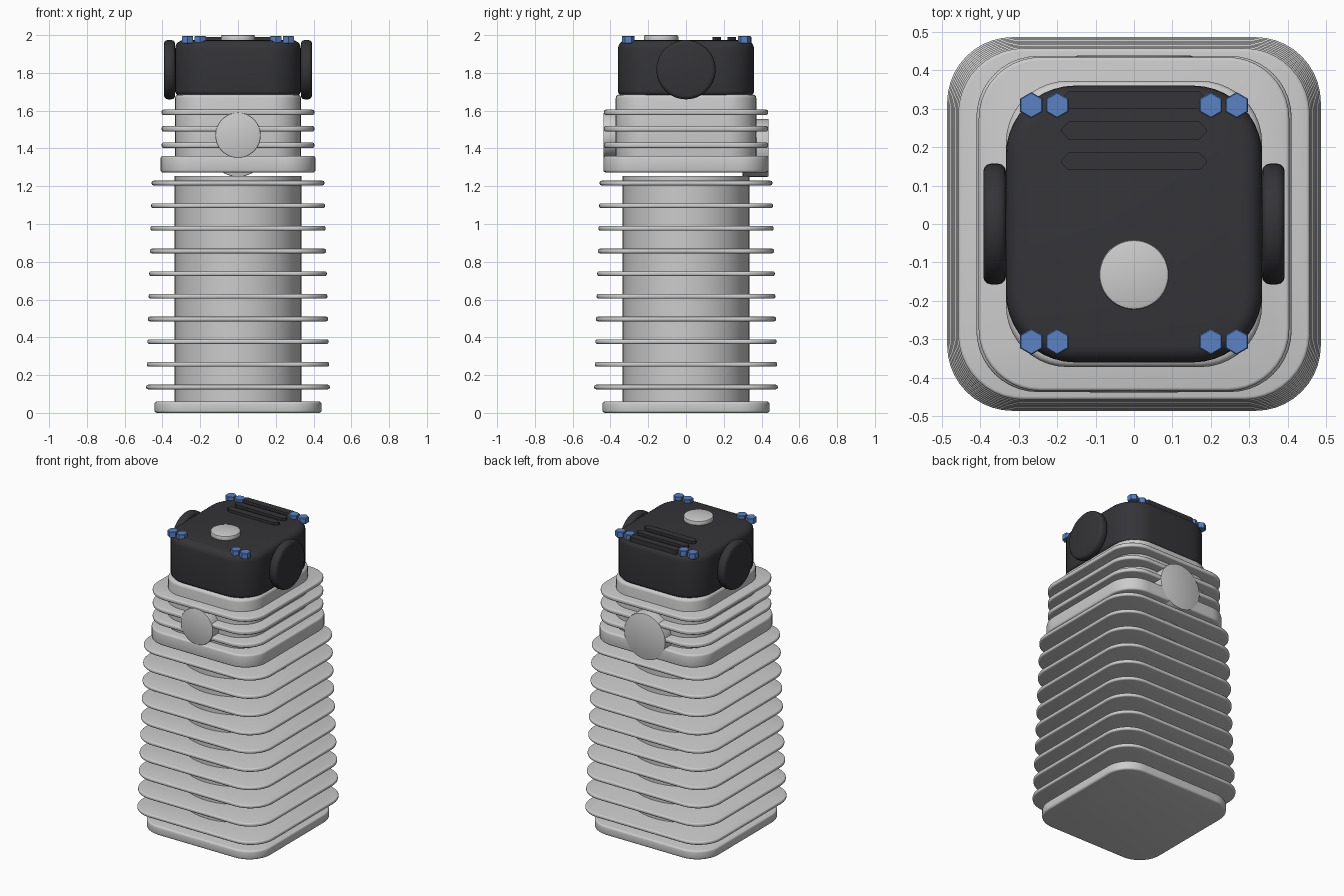
import bpy, bmesh
from math import sin, cos, pi, radians
from mathutils import Matrix

if "Cube" in bpy.data.objects:
    bpy.data.objects.remove(bpy.data.objects["Cube"])

def material(name, color):
    m = bpy.data.materials.new(name)
    m.diffuse_color = color
    m.use_nodes = True
    m.node_tree.nodes["Principled BSDF"].inputs["Base Color"].default_value = m.diffuse_color
    return m

BLACK = material("black_paint", (0.035, 0.035, 0.04, 1))
BLUE = material("blue_bolt", (0.1, 0.22, 0.55, 1))

def rounded_rect(hx, hy, r, seg=10):
    pts = []
    for k, (sx, sy) in enumerate(((1, 1), (-1, 1), (-1, -1), (1, -1))):
        for i in range(seg + 1):
            a = k * pi / 2 + i / seg * pi / 2
            pts.append((sx * (hx - r) + r * cos(a), sy * (hy - r) + r * sin(a)))
    return pts

def circle(r, n, phase=0):
    return [(r * cos(phase + 2 * pi * i / n), r * sin(phase + 2 * pi * i / n)) for i in range(n)]

def edge_profile(z0, z1, b0, b1, steps):
    """(inset, z) pairs that round the bottom and top edges of a slab."""
    low = [(b0 * (1 - sin(a)), z0 + b0 * (1 - cos(a)))
           for a in (i / steps * pi / 2 for i in range(steps + 1))]
    high = [(b1 * (1 - cos(a)), z1 - b1 * (1 - sin(a)))
            for a in (i / steps * pi / 2 for i in range(steps + 1))]
    return low + high

def loft(name, outline, z0, z1, b0=0.0, b1=0.0, steps=3, mat=None, matrix=None):
    """Stack outlines; outline(inset) gives the section."""
    bm = bmesh.new()
    prof = edge_profile(z0, z1, b0, b1, steps) if b0 or b1 else [(0, z0), (0, z1)]
    rings = [[bm.verts.new((x, y, z)) for x, y in outline(d)] for d, z in prof]
    n = len(rings[0])
    for a, b in zip(rings, rings[1:]):
        for i in range(n):
            j = (i + 1) % n
            bm.faces.new((a[i], a[j], b[j], b[i]))
    bm.faces.new(rings[0][::-1])
    bm.faces.new(rings[-1])
    bmesh.ops.remove_doubles(bm, verts=bm.verts, dist=1e-5)
    if matrix:
        bm.transform(matrix)
    bmesh.ops.recalc_face_normals(bm, faces=bm.faces)
    me = bpy.data.meshes.new(name)
    bm.to_mesh(me)
    bm.free()
    ob = bpy.data.objects.new(name, me)
    bpy.context.collection.objects.link(ob)
    if mat:
        me.materials.append(mat)
    bpy.ops.object.select_all(action='DESELECT')
    bpy.context.view_layer.objects.active = ob
    ob.select_set(True)
    bpy.ops.object.shade_smooth_by_angle(angle=radians(35))
    return ob

def slab(name, hx, hy, r, z0, z1, b0, b1, **kw):
    return loft(name, lambda d: rounded_rect(hx - d, hy - d, r - d), z0, z1, b0, b1, **kw)

def disc(name, r, z0, z1, b0=0.0, b1=0.0, n=48, phase=0, **kw):
    return loft(name, lambda d: circle(r - d, n, phase), z0, z1, b0, b1, **kw)

# Base flange and barrel
slab("base_flange", 0.442, 0.442, 0.16, 0, 0.06, 0.012, 0.012)
disc("barrel", 0.335, 0.03, 1.255, n=64)

# Barrel cooling fins, narrowing upwards
for i in range(10):
    h = 0.486 - 0.0032 * i
    z = 0.137 + 0.12 * i
    slab(f"barrel_fin_{i + 1}", h, h, 0.17, z - 0.012, z + 0.012, 0.009, 0.009)

# Cylinder head with flange and fins
slab("head_flange", 0.41, 0.437, 0.16, 1.273, 1.36, 0.012, 0.012)
slab("head_body", 0.333, 0.372, 0.16, 1.29, 1.685, 0.012, 0.018)
for i, z in enumerate((1.417, 1.504, 1.591)):
    slab(f"head_fin_{i + 1}", 0.404, 0.434, 0.16, z - 0.014, z + 0.014, 0.009, 0.009)

# Intake (back) and exhaust (front) ports
disc("front_port", 0.12, 0.30, 0.438, 0.006, 0.006, steps=2,
     matrix=Matrix.Translation((0, 0, 1.47)) @ Matrix.Rotation(pi / 2, 4, 'X'))
disc("back_port", 0.153, 0.30, 0.438, 0.006, 0.006, steps=2,
     matrix=Matrix.Translation((0, 0, 1.403)) @ Matrix.Rotation(-pi / 2, 4, 'X'))

# Rocker cover with round side caps
slab("rocker_cover", 0.333, 0.36, 0.18, 1.68, 1.973, 0.025, 0.045, steps=5, mat=BLACK)
for side, s in (("left", -1), ("right", 1)):
    disc(f"{side}_side_cap", 0.157, 0.333, 0.392, 0.02, 0.02, mat=BLACK,
         matrix=Matrix.Translation((0, 0, 1.817)) @ Matrix.Rotation(s * pi / 2, 4, 'Y'))

# Raised ribs with chamfered ends
def rib_outline(d):
    hx, hy, c = 0.188, 0.023, 0.018
    return [(hx, -0.005), (hx, 0.005), (hx - c, hy), (c - hx, hy),
            (-hx, 0.005), (-hx, -0.005), (c - hx, -hy), (hx - c, -hy)]
for i in range(3):
    loft(f"cover_rib_{i + 1}", rib_outline, 1.95, 1.99, mat=BLACK,
         matrix=Matrix.Translation((0, 0.163 + 0.08 * i, 0)))

# Filler cap
disc("filler_cap", 0.091, 1.955, 2.0, 0.008, 0.008, steps=2,
     matrix=Matrix.Translation((0, -0.132, 0)))

# Hex bolts in pairs at the corners
for y, row in ((-0.306, "front"), (0.309, "back")):
    for i, x in enumerate((-0.267, -0.2, 0.2, 0.267)):
        disc(f"{row}_bolt_{i + 1}", 0.034, 1.956, 1.995, 0.003, 0.003, n=6, phase=pi / 2,
             steps=1, mat=BLUE, matrix=Matrix.Translation((x, y, 0)))
